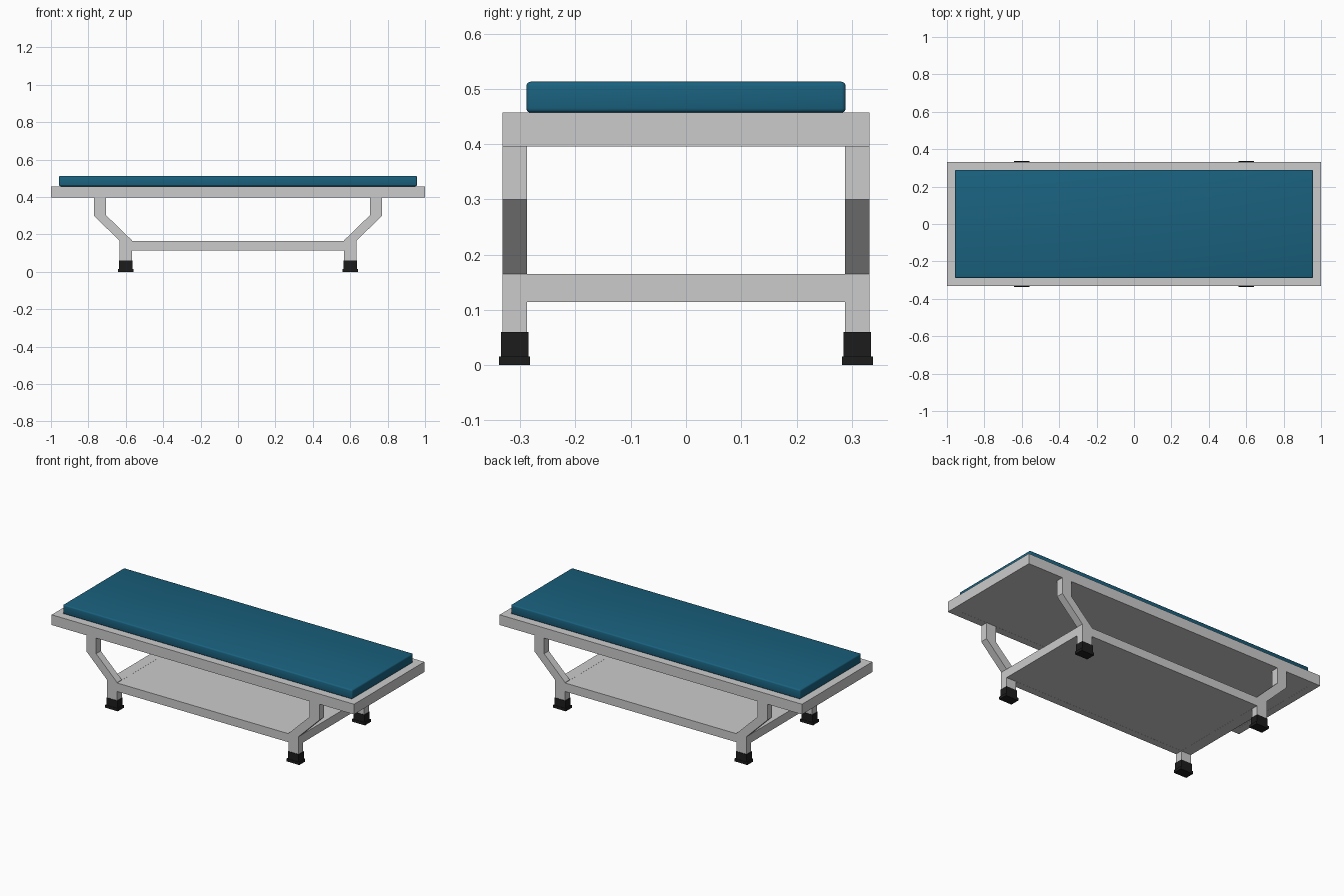
import bpy, bmesh
from mathutils import Vector

if "Cube" in bpy.data.objects:
    bpy.data.objects.remove(bpy.data.objects["Cube"])


def material(name, color):
    m = bpy.data.materials.new(name)
    m.diffuse_color = color
    m.use_nodes = True
    m.node_tree.nodes["Principled BSDF"].inputs["Base Color"].default_value = m.diffuse_color
    return m


BLUE = material("blue_vinyl", (0.01, 0.12, 0.21, 1))
BLACK = material("black_rubber", (0.012, 0.012, 0.012, 1))


def finish(name, bm, mat=None):
    bmesh.ops.recalc_face_normals(bm, faces=bm.faces)
    me = bpy.data.meshes.new(name)
    bm.to_mesh(me)
    bm.free()
    ob = bpy.data.objects.new(name, me)
    bpy.context.collection.objects.link(ob)
    if mat:
        me.materials.append(mat)
    return ob


def box(name, lo, hi, mat=None):
    lo, hi = Vector(lo), Vector(hi)
    bm = bmesh.new()
    bmesh.ops.create_cube(bm, size=1)
    for v in bm.verts:
        v.co = (lo + hi) / 2 + v.co * (hi - lo)
    return finish(name, bm, mat)


def extrude_y(name, profile, y0, y1):
    bm = bmesh.new()
    f = bm.faces.new([bm.verts.new((x, y0, z)) for x, z in profile])
    r = bmesh.ops.extrude_face_region(bm, geom=[f])
    for v in r["geom"]:
        if isinstance(v, bmesh.types.BMVert):
            v.co.y = y1
    return finish(name, bm)


def framed_deck(name, hx, hy, wx, wy, z0, z1):
    # Long rails, end rails and the flat panel between them
    for s, side in ((-1, "front"), (1, "back")):
        a, b = sorted((s * hy, s * (hy - wy)))
        box(f"{name}_{side}_rail", (-hx, a, z0), (hx, b, z1))
    for s, side in ((-1, "left"), (1, "right")):
        a, b = sorted((s * hx, s * (hx - wx)))
        box(f"{name}_{side}_rail", (a, -hy + wy, z0), (b, hy - wy, z1))
    box(f"{name}_panel", (-hx + wx, -hy + wy, z0 + 0.0005),
        (hx - wx, hy - wy, z1 - 0.0005))


HY = 0.332
TUBE = 0.044

# Bed frame and lower shelf
framed_deck("bed_frame", 1.0, HY, TUBE, TUBE, 0.396, 0.457)
framed_deck("lower_shelf", 0.633, HY, 0.066, TUBE, 0.114, 0.165)

# Cranked legs with rubber feet
leg = [(0.77, 0.396), (0.77, 0.30), (0.633, 0.165), (0.633, 0.03),
       (0.567, 0.03), (0.567, 0.168), (0.706, 0.303), (0.706, 0.396)]
for sx, xn in ((-1, "left"), (1, "right")):
    for sy, yn in ((-1, "front"), (1, "back")):
        tag = f"{yn}_{xn}"
        extrude_y(f"{tag}_leg", [(sx * x, z) for x, z in leg],
                  sy * (HY - TUBE), sy * HY)
        cx, cy = sx * 0.6, sy * (HY - TUBE / 2)
        box(f"{tag}_foot_sleeve", (cx - 0.036, cy - 0.025, 0.015),
            (cx + 0.036, cy + 0.025, 0.06), BLACK)
        box(f"{tag}_foot_pad", (cx - 0.042, cy - 0.028, 0),
            (cx + 0.042, cy + 0.028, 0.016), BLACK)

# Mattress with softened edges
mattress = box("mattress", (-0.957, -0.289, 0.457), (0.957, 0.289, 0.513), BLUE)
bev = mattress.modifiers.new("soft_edges", "BEVEL")
bev.width = 0.008
bev.segments = 3
for p in mattress.data.polygons:
    p.use_smooth = True
